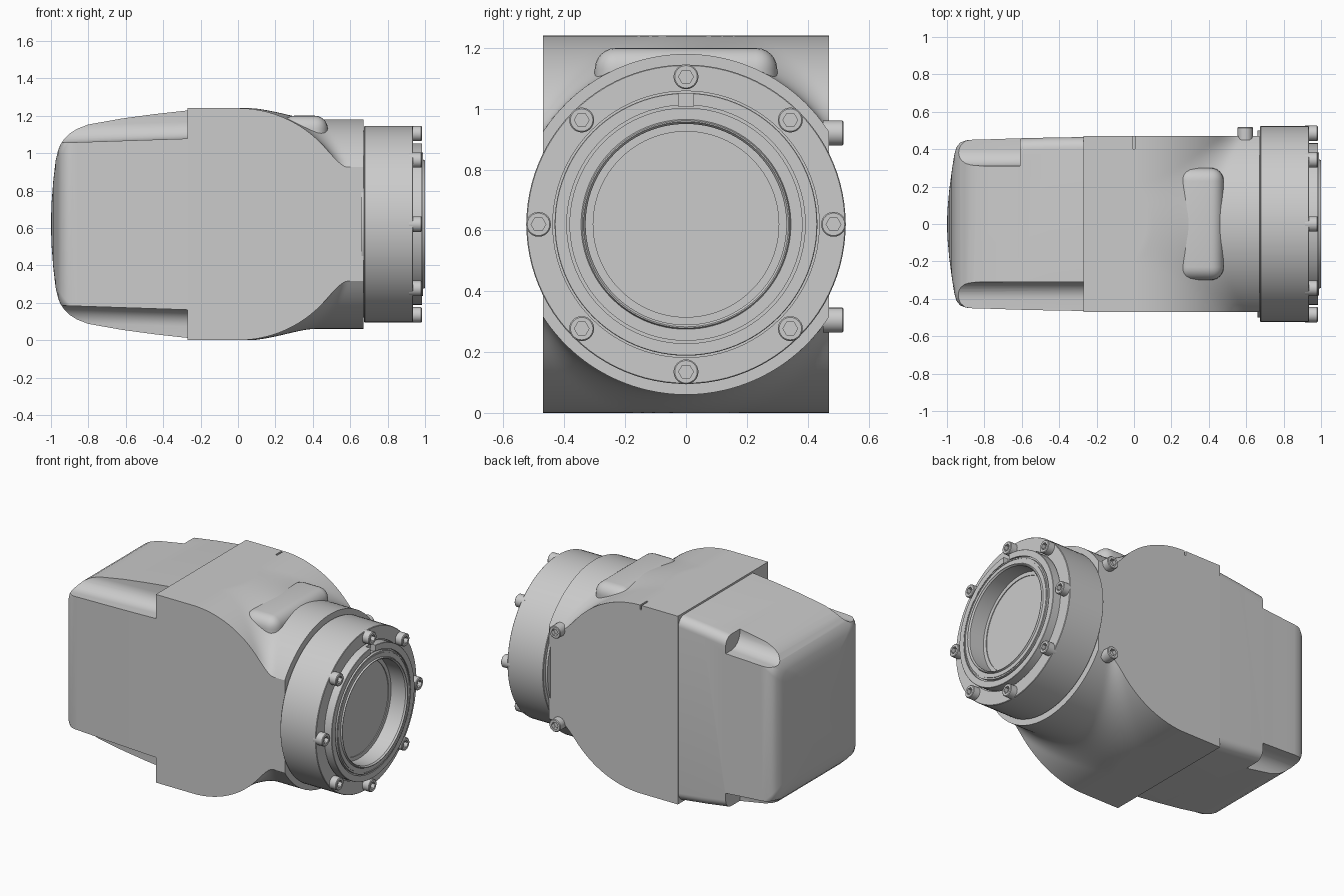
import bpy, bmesh, math
from mathutils import Vector, Matrix

if "Cube" in bpy.data.objects:
    bpy.data.objects.remove(bpy.data.objects["Cube"])

CZ = 0.62       # height of the lens axis
HALF_W = 0.47   # half width of the housing

grey = bpy.data.materials.new("housing_grey")
grey.use_nodes = True
grey.diffuse_color = (0.6, 0.6, 0.6, 1)
grey.node_tree.nodes["Principled BSDF"].inputs["Base Color"].default_value = (0.6, 0.6, 0.6, 1)


def loft(name, rings, matrix=Matrix()):
    """Closed skin through equal-length rings, capped at both ends."""
    bm = bmesh.new()
    rows = [[bm.verts.new(matrix @ Vector(p)) for p in ring] for ring in rings]
    n = len(rows[0])
    for a, b in zip(rows, rows[1:]):
        for i in range(n):
            j = (i + 1) % n
            bm.faces.new((a[i], a[j], b[j], b[i]))
    bm.faces.new(rows[0])
    bm.faces.new(rows[-1])
    bmesh.ops.recalc_face_normals(bm, faces=bm.faces)
    mesh = bpy.data.meshes.new(name)
    bm.to_mesh(mesh)
    bm.free()
    mesh.materials.append(grey)
    obj = bpy.data.objects.new(name, mesh)
    bpy.context.collection.objects.link(obj)
    return obj


def box(name, lo, hi, bevel=0):
    (x0, y0, z0), (x1, y1, z1) = lo, hi
    obj = loft(name, [[(x, y0, z0), (x, y1, z0), (x, y1, z1), (x, y0, z1)] for x in (x0, x1)])
    if bevel:
        bm = bmesh.new()
        bm.from_mesh(obj.data)
        bmesh.ops.bevel(bm, geom=bm.edges[:], offset=bevel, segments=6,
                        profile=0.5, affect='EDGES')
        bm.to_mesh(obj.data)
        bm.free()
    return obj


def activate(obj):
    bpy.ops.object.select_all(action='DESELECT')
    obj.select_set(True)
    bpy.context.view_layer.objects.active = obj


def cut(obj, cutter):
    mod = obj.modifiers.new("cut", 'BOOLEAN')
    mod.operation = 'DIFFERENCE'
    mod.solver = 'EXACT'
    mod.object = cutter
    activate(obj)
    bpy.ops.object.modifier_apply(modifier=mod.name)
    bpy.data.objects.remove(cutter)


def smooth(obj, angle=30):
    activate(obj)
    bpy.ops.object.shade_smooth_by_angle(angle=math.radians(angle))


def circle(r, x, n):
    return [(x, r * math.cos(2 * math.pi * i / n), r * math.sin(2 * math.pi * i / n))
            for i in range(n)]


# Housing: rounded block blending into a flat-sided cylindrical neck
def housing_half_height(x, y):
    block = 0.62 if x < 0 else math.sqrt(max(0.62 ** 2 - x * x, 0))
    neck = math.sqrt(0.56 ** 2 - y * y) if x > 0 else 0
    k = 0.1
    h = max(k - abs(block - neck), 0) / k
    return min(max(block, neck) + h * h * k / 4, 0.62)


def housing_ring(x, n=48):
    ys = [HALF_W * (2 * i / n - 1) for i in range(n + 1)]
    top = [(x, y, CZ + housing_half_height(x, y)) for y in ys]
    return top + [(x, y, 2 * CZ - z) for x, y, z in reversed(top)]


housing = loft("housing", [housing_ring(x) for x in
                           [-0.27, 0] + [0.67 * i / 40 for i in range(1, 41)]])
cut(housing, box("slot_cutter", (-0.006, 0.40, 1.21), (0.006, 0.6, 1.4)))
smooth(housing)

# Raised pad on the shoulder of the neck
pad = box("top_pad", (0.23, -0.30, 0.95), (0.48, 0.30, 1.2), 0.07)
smooth(pad, 40)


# Rear cover: rounded rectangle sections closing into a shallow dome
def cover_ring(x, h, w):
    r = min(0.06, w * 0.3, h * 0.3)
    pts = []
    for q, (sy, sz) in enumerate([(1, 1), (-1, 1), (-1, -1), (1, -1)]):
        for i in range(9):
            a = math.pi / 2 * (q + i / 8)
            pts.append((x, sy * (w - r) + r * math.cos(a), CZ + sz * (h - r) + r * math.sin(a)))
    return pts


cover_sections = [(-0.26, .609, .465), (-0.45, .588, .462), (-0.62, .565, .458),
                  (-0.8, .533, .452), (-0.86, .51, .451), (-0.9, .485, .447),
                  (-0.93, .455, .435), (-0.95, .425, .41), (-0.962, .395, .365),
                  (-0.975, .34, .28), (-0.988, .23, .18), (-0.997, .11, .08), (-1, .01, .008)]
cover = loft("rear_cover", [cover_ring(*s) for s in cover_sections])


# Rounded corner pockets: long at the front, short at the back, top and bottom
def pocket_ring(x, sy, sz, floor, r=0.09):
    wall = 0.31
    pts = [(wall + r - r * math.cos(i * math.pi / 16), floor + r - r * math.sin(i * math.pi / 16))
           for i in range(9)]
    pts += [(0.7, floor), (0.7, 0.8), (wall, 0.8)]
    return [(x, sy * y, CZ + sz * z) for y, z in pts]


for sy, end in ((-1, -0.2), (1, -0.61)):
    for sz in (1, -1):
        cut(cover, loft("pocket_cutter", [pocket_ring(-1.1, sy, sz, 0.43),
                                          pocket_ring(end, sy, sz, 0.46)]))
smooth(cover)

# Lens flange with stepped retaining ring and recessed window, turned about x
profile = [(.5, .66), (.5, .675), (.522, .675), (.525, .678), (.525, .932), (.522, .935),
           (.438, .935), (.438, .925), (.432, .925), (.432, .983), (.43, .985),
           (.392, .985), (.392, .972), (.383, .972), (.383, .99), (.375, .99),
           (.375, .986), (.371, .986), (.371, .99), (.345, .99), (.341, 1.0), (.337, 1.0),
           (.33, .99), (.33, .885), (.305, .885), (.305, .88), (.02, .88)]
flange = loft("lens_flange", [circle(r, x, 96) for r, x in profile],
              Matrix.Translation((0, 0, CZ)))
cut(flange, box("key_cutter", (0.95, -0.025, CZ + 0.387), (1.1, 0.025, CZ + 0.45)))
smooth(flange)


# Socket-head bolts
def bolt(name, matrix, r=0.041, height=0.048):
    n = 24
    def hexagon(x):
        pts = []
        for i in range(n):
            a = 2 * math.pi * i / n
            d = 0.021 / math.cos(a % (math.pi / 3) - math.pi / 6)
            pts.append((x, d * math.cos(a), d * math.sin(a)))
        return pts
    rings = [circle(r, -0.02, n), circle(r, height - 0.004, n), circle(r - 0.004, height, n),
             hexagon(height), hexagon(height - 0.025)]
    smooth(loft(name, rings, matrix))


for i in range(8):
    a = i * math.pi / 4
    bolt("flange_bolt_%d" % (i + 1),
         Matrix.Translation((0.935, 0.485 * math.cos(a), CZ + 0.485 * math.sin(a))))
for name, z in (("upper", 0.92), ("lower", 0.305)):
    bolt(name + "_side_bolt",
         Matrix.Translation((0.595, HALF_W, z)) @ Matrix.Rotation(math.pi / 2, 4, 'Z'))
